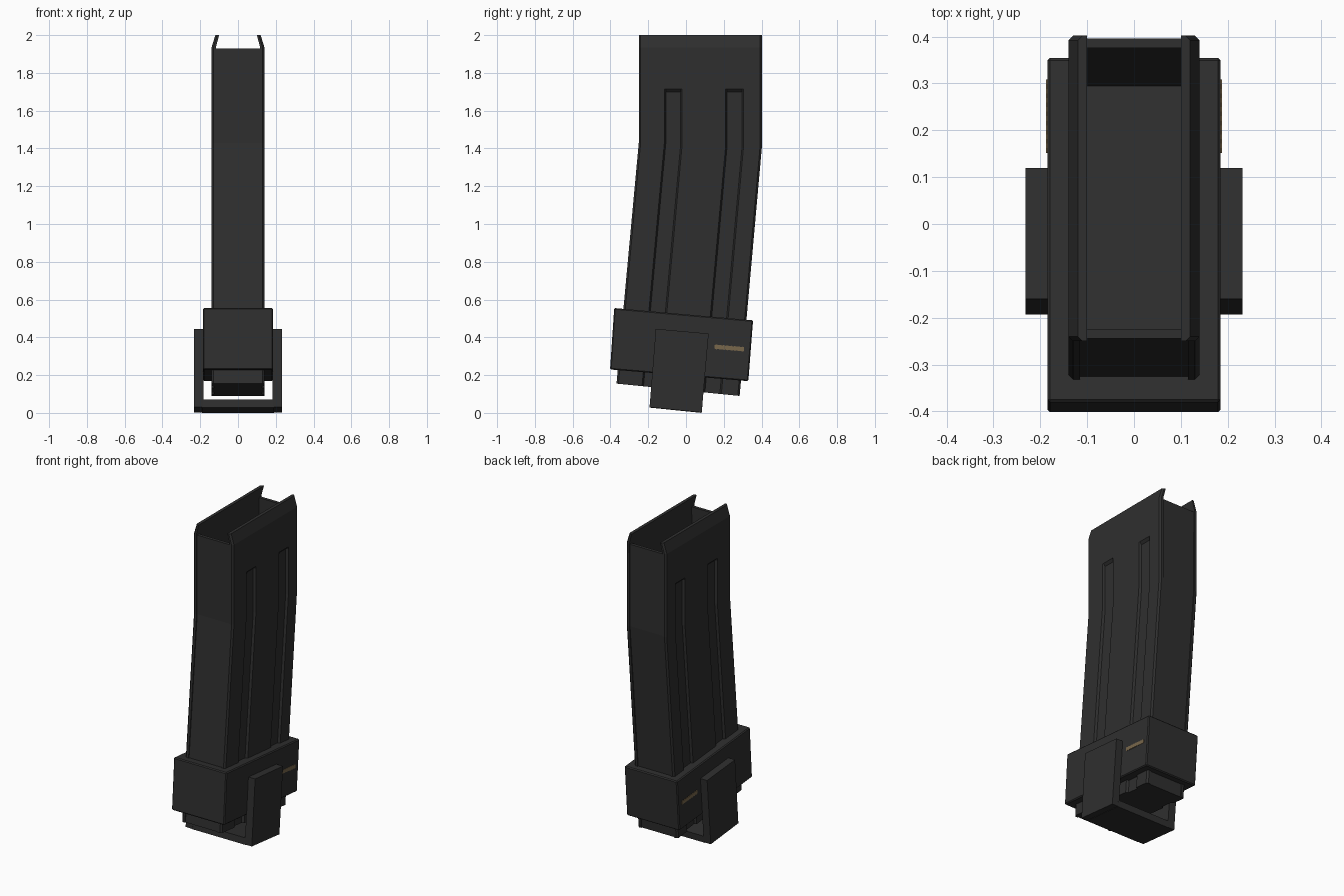
import bpy, bmesh, math
from mathutils import Matrix, Vector

if "Cube" in bpy.data.objects:
    bpy.data.objects.remove(bpy.data.objects["Cube"])


def material(name, rgb):
    m = bpy.data.materials.new(name)
    m.diffuse_color = (*rgb, 1)
    m.use_nodes = True
    m.node_tree.nodes["Principled BSDF"].inputs["Base Color"].default_value = m.diffuse_color
    return m


BLACK = material("dark_gunmetal", (0.028, 0.028, 0.028))
TAN = material("dull_brass", (0.19, 0.135, 0.07))


def finish(name, bm, mat, mirror=False, bevel=0):
    bmesh.ops.recalc_face_normals(bm, faces=bm.faces)
    me = bpy.data.meshes.new(name)
    bm.to_mesh(me)
    bm.free()
    me.materials.append(mat)
    ob = bpy.data.objects.new(name, me)
    bpy.context.collection.objects.link(ob)
    if bevel:
        b = ob.modifiers.new("bevel", "BEVEL")
        b.width, b.segments = bevel, 1
    if mirror:
        ob.modifiers.new("mirror", "MIRROR")
    return ob


def loft(name, rings, mirror=False):
    """Skin a stack of equal-length closed rings and cap both ends."""
    bm = bmesh.new()
    vs = [[bm.verts.new(p) for p in r] for r in rings]
    n = len(vs[0])
    for a, b in zip(vs, vs[1:]):
        for i in range(n):
            j = (i + 1) % n
            bm.faces.new((a[i], a[j], b[j], b[i]))
    bm.faces.new(vs[0][::-1])
    bm.faces.new(vs[-1])
    return finish(name, bm, BLACK, mirror)


def prism(name, outline, x0, x1, mat, mirror=False, bevel=0):
    """Extrude a (y, z) outline along x."""
    bm = bmesh.new()
    f = bm.faces.new([bm.verts.new((x0, y, z)) for y, z in outline])
    ext = bmesh.ops.extrude_face_region(bm, geom=[f])["geom"]
    verts = [v for v in ext if isinstance(v, bmesh.types.BMVert)]
    bmesh.ops.translate(bm, verts=verts, vec=(x1 - x0, 0, 0))
    return finish(name, bm, mat, mirror, bevel)


# Curved body levels: front y, front z, z change per unit of depth
BOTTOM = (-0.368, 0.155, -0.1)
BEND = (-0.25, 1.43, -0.03)
DEPTH = 0.652


def at(level, x, d):
    y, z, tilt = level
    return (x, y + d, z + tilt * d)


def side_ring(level, outer, inner, groove):
    c = 0.01
    pts = [(outer - c, 0), (outer, c)]
    for a, b in ((0.135, 0.23), (0.46, 0.555)):
        pts += [(outer, a), (outer - groove, a + 0.008),
                (outer - groove, b - 0.008), (outer, b)]
    pts += [(outer, DEPTH - c), (outer - c, DEPTH), (inner, DEPTH), (inner, 0)]
    return [at(level, x, d) for x, d in pts]


# Side walls with two long grooves and inward-bent feed lips
loft("side_wall", [
    side_ring(BOTTOM, 0.14, 0.115, 0.014),
    side_ring(BEND, 0.14, 0.115, 0.014),
    side_ring((-0.25, 1.70, 0), 0.14, 0.115, 0.014),
    side_ring((-0.25, 1.715, 0), 0.14, 0.115, 0),
    side_ring((-0.25, 1.935, 0), 0.14, 0.117, 0),
    side_ring((-0.25, 2.0, 0), 0.12, 0.10, 0)], mirror=True)

# Front and back panels, slightly recessed between the side walls
for name, d0, d1 in (("front_panel", 0.006, 0.026),
                     ("back_panel", DEPTH - 0.026, DEPTH - 0.006)):
    loft(name, [[at(lv, x, d) for x, d in
                 ((-0.118, d0), (0.118, d0), (0.118, d1), (-0.118, d1))]
                for lv in (BOTTOM, BEND, (-0.25, 1.93, 0))])

# Floor of the body
lo, hi = BOTTOM, (BOTTOM[0], BOTTOM[1] + 0.03, BOTTOM[2])
loft("body_floor", [[at(lv, x, d) for x, d in
                     ((-0.118, 0.01), (0.118, 0.01),
                      (0.118, DEPTH - 0.01), (-0.118, DEPTH - 0.01))]
                    for lv in (lo, hi)])

# Thick collar around the lower body
prism("collar", [(-0.38, 0.555), (0.355, 0.49), (0.33, 0.168), (-0.402, 0.23)],
      -0.185, 0.185, BLACK, bevel=0.006)

# U-shaped clip: two arms and a cross bar under the body
prism("clip_arm", [(-0.16, 0.445), (0.12, 0.42), (0.083, 0.002), (-0.193, 0.03)],
      0.183, 0.232, BLACK, mirror=True)
prism("clip_bar", [(-0.189, 0.07), (0.087, 0.042), (0.083, 0.0), (-0.193, 0.028)],
      -0.19, 0.19, BLACK)

# Thin wavy brass mark on each side of the collar
N = 16
def wave(i, side):
    t = i / N
    return (0.152 + 0.156 * t,
            0.350 - 0.013 * t + side * (0.010 + 0.003 * (i % 2)))

mark = [wave(i, -1) for i in range(N + 1)] + [wave(i, 1) for i in range(N, -1, -1)]
prism("brass_mark", mark, 0.183, 0.188, TAN, mirror=True)
